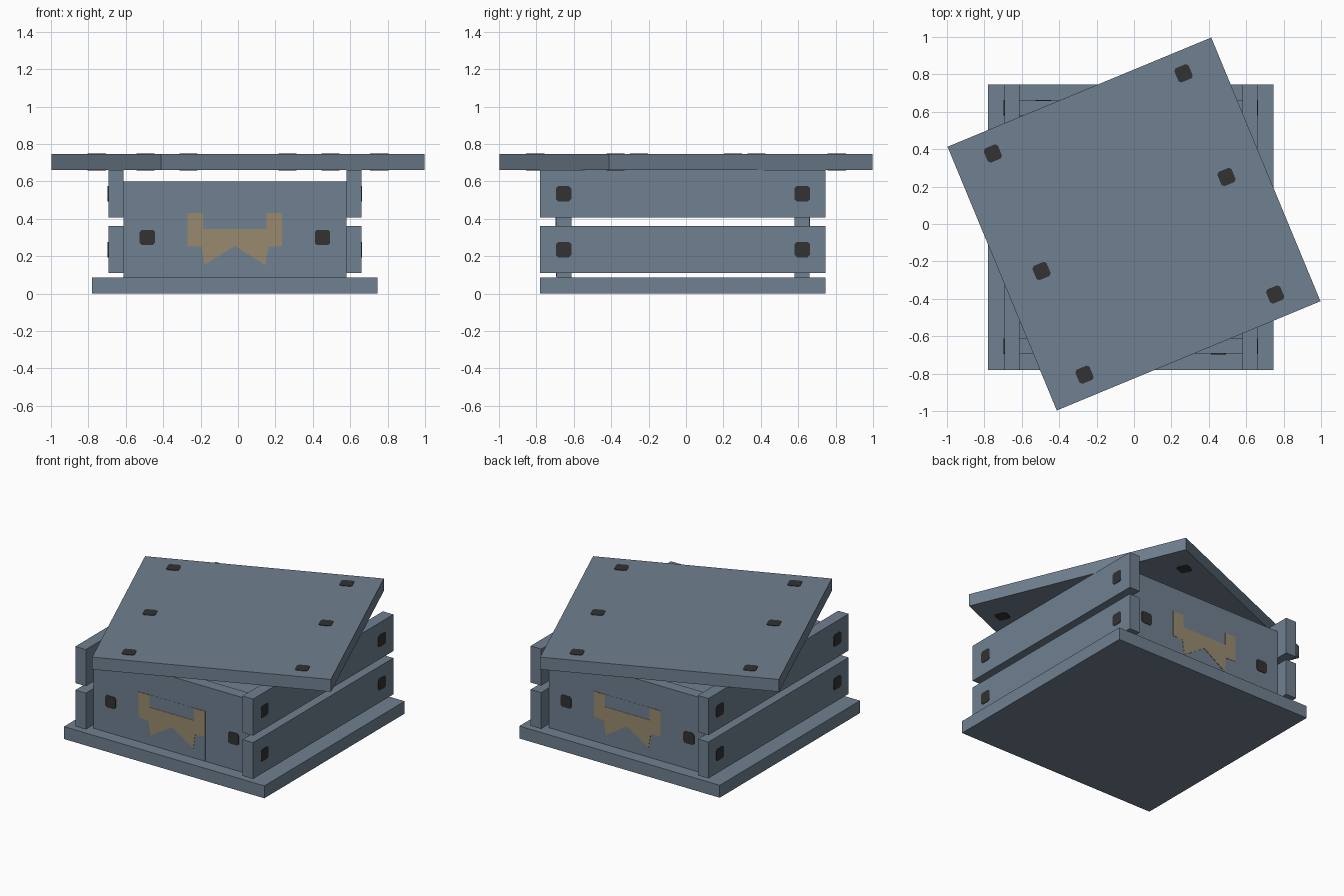
import bpy, bmesh, math
from mathutils import Matrix, Vector

if "Cube" in bpy.data.objects:
    bpy.data.objects.remove(bpy.data.objects["Cube"])


def material(name, rgb):
    m = bpy.data.materials.new(name)
    m.diffuse_color = (*rgb, 1)
    m.use_nodes = True
    m.node_tree.nodes["Principled BSDF"].inputs["Base Color"].default_value = m.diffuse_color
    return m


SLATE = material("slate_wood", (0.162, 0.216, 0.279))
TAN = material("tan_emblem", (0.314, 0.254, 0.156))
DARK = material("dark_nail", (0.032, 0.032, 0.032))

C = -0.0165                      # centre of the crate body in x and y
HALF = 0.763                     # half the width of base and lid
LID_TURN = math.radians(22.5)


def prism(name, pts, depth, mat, matrix):
    """Extrude a flat outline along local z, centred on its plane."""
    bm = bmesh.new()
    face = bm.faces.new([bm.verts.new((x, y, -depth / 2)) for x, y in pts])
    top = bmesh.ops.extrude_face_region(bm, geom=[face])["geom"]
    bmesh.ops.translate(bm, vec=(0, 0, depth),
                        verts=[v for v in top if isinstance(v, bmesh.types.BMVert)])
    bmesh.ops.recalc_face_normals(bm, faces=bm.faces)
    bm.transform(matrix)
    me = bpy.data.meshes.new(name)
    bm.to_mesh(me)
    bm.free()
    me.materials.append(mat)
    ob = bpy.data.objects.new(name, me)
    bpy.context.collection.objects.link(ob)
    return ob


def board(name, x, y, z, turn=0.0):
    """Box given by its x, y and z ranges, turned about the z axis."""
    pts = [(x[0], y[0]), (x[1], y[0]), (x[1], y[1]), (x[0], y[1])]
    move = Matrix.Rotation(turn, 4, 'Z') @ Matrix.Translation((0, 0, sum(z) / 2))
    return prism(name, pts, z[1] - z[0], SLATE, move)


# Square nail head with clipped corners
N, K = 0.041, 0.029
NAIL = [(N, -K), (N, K), (K, N), (-K, N), (-N, K), (-N, -K), (-K, -N), (K, -N)]

# Base plate
board("base", (C - HALF, C + HALF), (C - HALF, C + HALF), (0, 0.0855))

FACE_X = Matrix.Rotation(math.pi / 2, 4, 'Y')
FACE_Y = Matrix.Rotation(math.pi / 2, 4, 'X')
INNER, OUTER = 0.597, 0.677

# Side boards in two rows, nailed into the end boards
for s, side in ((-1, "left"), (1, "right")):
    xs = sorted((C + s * INNER, C + s * OUTER))
    for row, z in (("lower", (0.11, 0.36)), ("upper", (0.408, 0.66))):
        board(f"{side}_{row}_board", xs, (C - HALF, C + HALF), z)
        for y in (C - 0.638, C + 0.638):
            pos = Matrix.Translation((C + s * OUTER, y, sum(z) / 2))
            prism(f"{side}_{row}_nail", NAIL, 0.006, DARK, pos @ FACE_X)

# Emblem outlines, x from the board centre and height z
half_tan = [(0.0, 0.255), (0.163, 0.152), (0.178, 0.25), (0.253, 0.255),
            (0.253, 0.43), (0.17, 0.43), (0.17, 0.345)]
emblem = half_tan + [(-x, z) for x, z in reversed(half_tan[1:])]
backing = [(-0.253, 0.09), (0, 0.255), (0.253, 0.09), (0.253, 0.43), (-0.253, 0.43)]

# End boards with emblem and through nails
for s, end in ((-1, "front"), (1, "back")):
    ys = sorted((C + s * INNER, C + s * OUTER))
    board(f"{end}_board", (C - INNER, C + INNER), ys, (0.0855, 0.6))
    pos = Matrix.Translation((C, C + s * OUTER, 0))
    prism(f"{end}_emblem_backing", backing, 0.002, SLATE, pos @ FACE_Y)
    prism(f"{end}_emblem", emblem, 0.006, TAN, pos @ FACE_Y)
    for x in (C - 0.468, C + 0.468):
        pos = Matrix.Translation((x, sum(ys) / 2, 0.3))
        prism(f"{end}_nail", NAIL, 0.086, DARK, pos @ FACE_Y)

# Lid, set askew on top of the side boards, with through nails
board("lid", (-HALF, HALF), (-HALF, HALF), (0.66, 0.745), LID_TURN)
turn = Matrix.Rotation(LID_TURN, 4, 'Z')
for s in (-1, 1):
    for y in (-0.637, 0.043, 0.643):
        pos = Matrix.Translation((s * 0.553, s * y, 0.7025))
        prism("lid_nail", NAIL, 0.091, DARK, turn @ pos)
